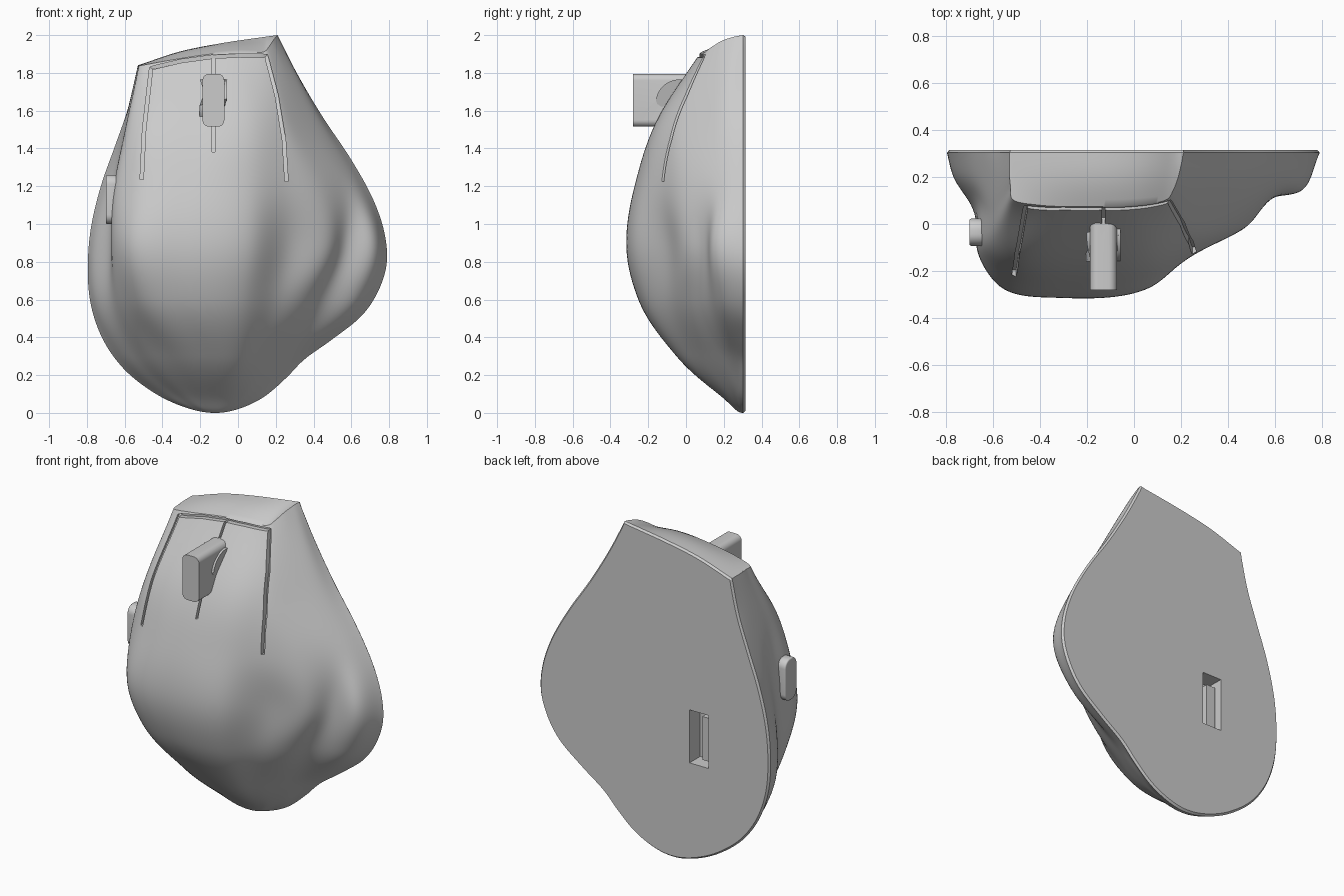
import bpy, bmesh, math
from mathutils import Vector
from mathutils.bvhtree import BVHTree

if "Cube" in bpy.data.objects:
    bpy.data.objects.remove(bpy.data.objects["Cube"])


def spline(ts, vs, t):
    """Smooth value through (ts, vs); values are floats or Vectors."""
    n = len(ts)
    i = max(k for k in range(n - 1) if k == 0 or ts[k] <= t)
    h = ts[i + 1] - ts[i]

    def slope(k):
        a, b = max(k - 1, 0), min(k + 1, n - 1)
        if b - a < 2:
            return (vs[b] - vs[a]) / (ts[b] - ts[a])
        d0, d1 = ts[k] - ts[a], ts[b] - ts[k]
        return ((vs[k] - vs[a]) / d0 * d1 + (vs[b] - vs[k]) / d1 * d0) / (d0 + d1)
    u = (t - ts[i]) / h
    return (vs[i] * (2*u**3 - 3*u*u + 1) + slope(i) * (h * (u**3 - 2*u*u + u))
            + vs[i + 1] * (3*u*u - 2*u**3) + slope(i + 1) * (h * (u**3 - u*u)))


def new_object(name, bm):
    bmesh.ops.recalc_face_normals(bm, faces=bm.faces)
    me = bpy.data.meshes.new(name)
    bm.to_mesh(me)
    bm.free()
    ob = bpy.data.objects.new(name, me)
    bpy.context.collection.objects.link(ob)
    return ob


def activate(ob):
    bpy.ops.object.select_all(action='DESELECT')
    ob.select_set(True)
    bpy.context.view_layer.objects.active = ob


def smooth(ob, deg=35):
    activate(ob)
    bpy.ops.object.shade_smooth_by_angle(angle=math.radians(deg))


def cut(target, cutter):
    cutter.hide_render = True
    m = target.modifiers.new("cut", 'BOOLEAN')
    m.object, m.operation, m.solver = cutter, 'DIFFERENCE', 'EXACT'
    activate(target)
    bpy.ops.object.modifier_apply(modifier=m.name)
    bpy.data.objects.remove(cutter)


def box(name, centre, size, round_axis=None, radius=0, edge=0):
    """Box with edges along one axis rounded, then a small edge bevel."""
    bm = bmesh.new()
    bmesh.ops.create_cube(bm, size=1)
    for v in bm.verts:
        v.co = Vector(a * b for a, b in zip(v.co, size)) + Vector(centre)
    if radius:
        es = [e for e in bm.edges
              if abs((e.verts[0].co - e.verts[1].co).normalized()[round_axis]) > .9]
        bmesh.ops.bevel(bm, geom=es, offset=radius, segments=8, profile=.5, affect='EDGES')
    if edge:
        es = [e for e in bm.edges if e.calc_face_angle(0) > .9]
        bmesh.ops.bevel(bm, geom=es, offset=edge, segments=3, profile=.5, affect='EDGES')
    return new_object(name, bm)


# Base outline: left and right edge x by height, and the slanted top edge
LEFT = [(0, -.12), (.02, -.25), (.11, -.45), (.25, -.62), (.42, -.73), (.62, -.787),
        (.75, -.795), (1, -.775), (1.22, -.72), (1.43, -.645), (1.62, -.58), (1.84, -.53)]
RIGHT = [(0, -.12), (.02, 0), (.08, .13), (.19, .26), (.29, .36), (.39, .5), (.52, .66),
         (.65, .745), (.8, .788), (.93, .78), (1.12, .72), (1.34, .6), (1.58, .44),
         (1.82, .3), (2, .21)]
TOP = [(-.53, 1.84), (-.3, 1.915), (-.1, 1.955), (.1, 1.985), (.21, 2)]
# Cross-sections (x, y) by height, left wall over the top to the finger ledges
SECTIONS = {
    .08: (-.36, .27, -.31, .24, -.26, .215, -.2, .2, -.12, .195, -.05, .2, 0, .215, .04, .235, .07, .26, .1, .28),
    .3: (-.61, .22, -.54, .14, -.45, .05, -.33, -.02, -.15, -.05, 0, -.03, .1, .04, .19, .12, .26, .19, .32, .25),
    .6: (-.755, .2, -.68, .08, -.62, -.06, -.52, -.19, -.28, -.25, .02, -.22, .2, -.09, .36, .01, .46, .11, .62, .17),
    .9: (-.76, .2, -.675, .06, -.665, -.12, -.58, -.26, -.3, -.315, .06, -.275, .27, -.1, .49, 0, .57, .105, .715, .14),
    1.2: (-.7, .2, -.655, .08, -.65, -.1, -.54, -.215, -.25, -.27, .05, -.24, .25, -.13, .44, -.01, .545, .1, .62, .19),
    1.5: (-.61, .2, -.6, .07, -.585, -.05, -.5, -.125, -.2, -.16, .05, -.145, .2, -.075, .28, 0, .35, .1, .41, .2),
    1.84: (-.53, .23, -.525, .16, -.51, .1, -.4, .08, -.18, .075, 0, .08, .13, .1, .165, .14, .185, .19, .2, .25),
}
U = [0, .12, .28, .46, .63, .93, 1.27, 1.55, 1.78, 1.91, 2.05, 2.22]
LIFT = [0, 0, 0, 0, .02, .055, .07, .07, .1, .13, .15, .16]
BASE, BACK, COLS, ROWS = .303, .315, 110, 100

pole = Vector((-.12, BASE))
heights = [0] + list(SECTIONS)
S = [math.sqrt(z) for z in heights]
columns = [[pole] + [Vector(sec[2*k:2*k + 2]) for sec in SECTIONS.values()] for k in range(10)]


def edge_x(table, z):
    return spline([math.sqrt(a) for a, _ in table], [b for _, b in table], math.sqrt(z))


# Body shell: lofted sections, tilting towards the slanted nose
bm = bmesh.new()
rows = []
for i in range(ROWS + 1):
    s = S[-1] * i / ROWS
    z = s * s
    t = min(max((z - 1.1) / .74, 0), 1)
    tilt = t * t * (3 - 2 * t)
    pts = [Vector((edge_x(LEFT, z), BASE))] + [spline(S, c, s) for c in columns]
    pts.append(Vector((edge_x(RIGHT, min(z + .16 * tilt, 2)), BASE)))
    row = []
    for j in range(COLS + 1):
        u = U[-1] * j / COLS
        p = spline(U, pts, u)
        row.append(bm.verts.new((p.x, min(p.y, BASE), z + tilt * spline(U, LIFT, u))))
    rows.append(row)
inner = [v for r in rows[2:-2] for v in r[1:-1]]
crease = [v.co.copy() for v in rows[-1]]
# Nose wall: from the crease back to the top edge of the base
for k in range(1, 9):
    q, row = k / 8, []
    for c in crease:
        f = min(max((c.x + .53) / .74, 0), 1)
        x = -.53 + .74 * f
        e = Vector((x, BASE, spline([a for a, _ in TOP], [b for _, b in TOP], x)))
        p = c.lerp(e, q)
        p.z += .05 * f * (1 - f) * math.sin(math.pi * q)
        row.append(bm.verts.new(p))
    rows.append(row)
for a, b in zip(rows, rows[1:]):
    for j in range(COLS):
        bm.faces.new((a[j], a[j + 1], b[j + 1], b[j]))
for _ in range(5):
    bmesh.ops.smooth_vert(bm, verts=inner, factor=.5, use_axis_x=True, use_axis_y=True, use_axis_z=True)
bmesh.ops.remove_doubles(bm, verts=bm.verts, dist=.0008)
bmesh.ops.dissolve_degenerate(bm, edges=bm.edges, dist=.0005)
# Flat base with a small rim bevel
old = set(bm.faces)
bmesh.ops.holes_fill(bm, edges=[e for e in bm.edges if e.is_boundary], sides=0)
base = max(bm.faces, key=lambda f: len(f.verts))
bmesh.ops.inset_region(bm, faces=[base], thickness=.01)
for v in base.verts:
    v.co.y = BACK
bmesh.ops.recalc_face_normals(bm, faces=bm.faces)
tree = BVHTree.FromBMesh(bm)
body = new_object("mouse_body", bm)


def surface_y(x, z):
    hit = tree.ray_cast(Vector((x, -1, z)), Vector((0, 1, 0)))[0]
    return hit.y if hit else 0


def groove(path, width=.018, depth=.025):
    """Ribbon cutter that follows the surface along an x-z path."""
    pts = [Vector(a).lerp(Vector(b), k / 8) for a, b in zip(path, path[1:]) for k in range(8)]
    pts.append(Vector(path[-1]))
    gb, rings = bmesh.new(), []
    for i, p in enumerate(pts):
        d = (pts[min(i + 1, len(pts) - 1)] - pts[max(i - 1, 0)]).normalized() * width / 2
        y = surface_y(p.x, p.y)
        rings.append([gb.verts.new((p.x - d.y * sx, y + dy, p.y + d.x * sx))
                      for sx, dy in ((-1, -.04), (1, -.04), (1, depth), (-1, depth))])
    for a, b in zip(rings, rings[1:]):
        for k in range(4):
            gb.faces.new((a[k], a[(k + 1) % 4], b[(k + 1) % 4], b[k]))
    gb.faces.new(rings[0])
    gb.faces.new(rings[-1])
    return new_object("groove_cutter", gb)


# Button seams, wheel slot and receiver bay
cut(body, groove([(-.51, 1.235), (-.497, 1.5), (-.46, 1.825), (-.3, 1.863), (-.13, 1.886),
                  (0, 1.892), (.15, 1.89), (.205, 1.68), (.243, 1.45), (.257, 1.225)]))
cut(body, groove([(-.13, 1.882), (-.13, 1.38)], .014))
cut(body, box("slot_cutter", (-.13, -.1, 1.655), (.115, .36, .28), 1, .035))
cut(body, box("bay_cutter", (-.31, .3, .785), (.13, .18, .33)))
smooth(body)

# Scroll wheel
bm = bmesh.new()
bmesh.ops.create_cone(bm, cap_ends=True, segments=64, radius1=.125, radius2=.125, depth=.096)
for v in bm.verts:
    v.co = Vector((v.co.z - .13, v.co.x - .035, v.co.y + 1.64))
rim = [e for e in bm.edges if e.calc_face_angle(0) > 1]
bmesh.ops.bevel(bm, geom=rim, offset=.025, segments=5, profile=.5, affect='EDGES')
smooth(new_object("scroll_wheel", bm))

# Thumb button
smooth(box("thumb_button", (-.67, -.035, 1.13), (.06, .115, .26), 0, .05, .008))

# Receiver stored in the bay, with contact dots
box("receiver", (-.335, .25, .775), (.06, .05, .27))
for i in range(4):
    box("contact_dot", (-.28, .212, .7 + .05 * i), (.012, .012, .012))
